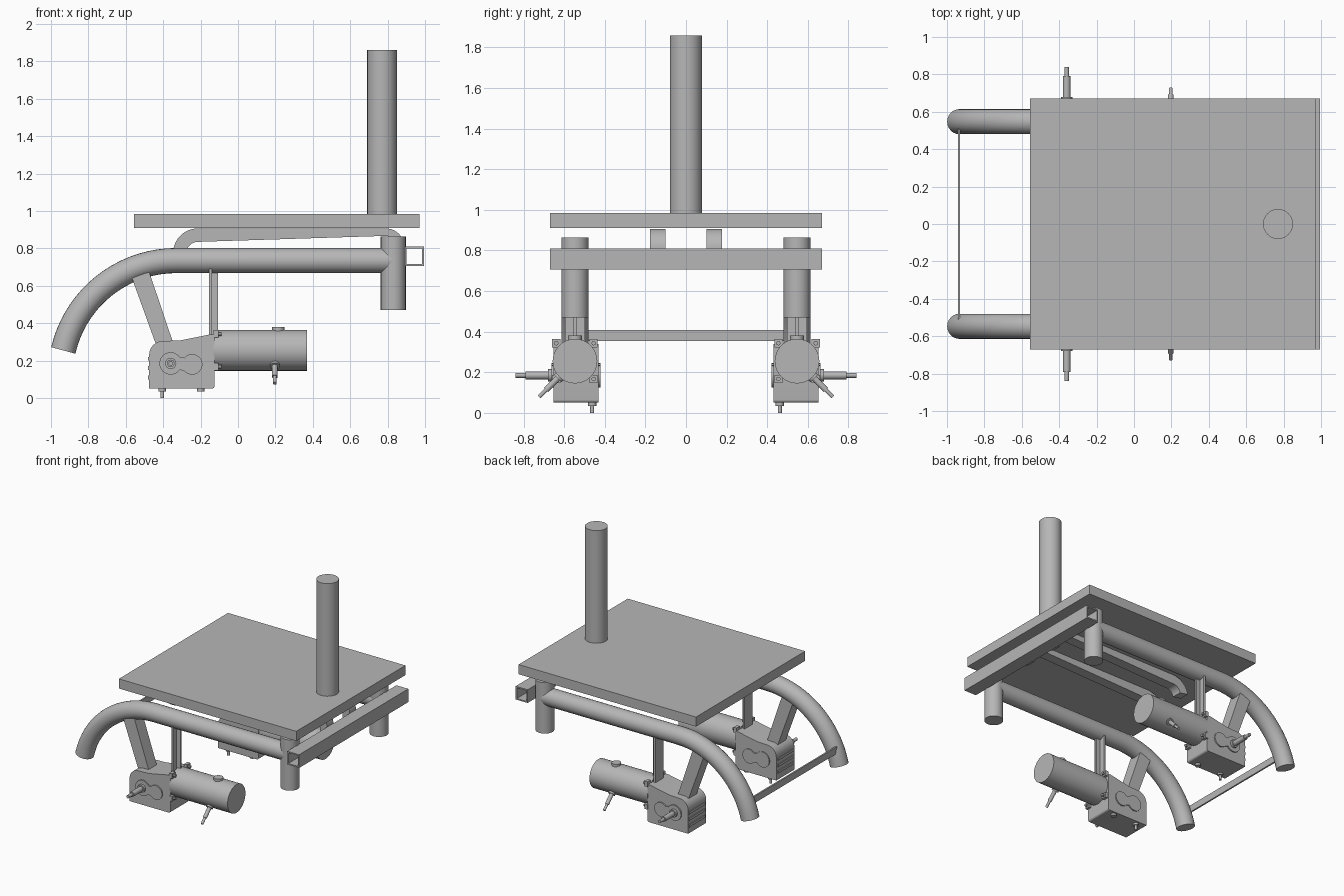
import bpy, bmesh, math
from mathutils import Vector

if "Cube" in bpy.data.objects:
    bpy.data.objects.remove(bpy.data.objects["Cube"])

grey = bpy.data.materials.new("steel_grey")
grey.diffuse_color = (0.47, 0.47, 0.47, 1)
grey.use_nodes = True
grey.node_tree.nodes["Principled BSDF"].inputs["Base Color"].default_value = grey.diffuse_color


def finish(name, bm, smooth=True):
    bmesh.ops.recalc_face_normals(bm, faces=bm.faces[:])
    me = bpy.data.meshes.new(name)
    bm.to_mesh(me)
    bm.free()
    me.materials.append(grey)
    ob = bpy.data.objects.new(name, me)
    bpy.context.collection.objects.link(ob)
    if smooth:
        bpy.ops.object.select_all(action='DESELECT')
        ob.select_set(True)
        bpy.context.view_layer.objects.active = ob
        bpy.ops.object.shade_smooth_by_angle(angle=math.radians(35))
    return ob


def box(name, lo, hi):
    bm = bmesh.new()
    bmesh.ops.create_cube(bm, size=1)
    for v in bm.verts:
        v.co = Vector([(a + b) / 2 + c * (b - a) for a, b, c in zip(lo, hi, v.co)])
    return finish(name, bm, False)


def rod(name, p0, p1, r, sides=24):
    p0, p1 = Vector(p0), Vector(p1)
    bm = bmesh.new()
    bmesh.ops.create_cone(bm, cap_ends=True, segments=sides, radius1=r, radius2=r,
                          depth=(p1 - p0).length)
    q = Vector((0, 0, 1)).rotation_difference((p1 - p0).normalized())
    for v in bm.verts:
        v.co = q @ v.co + (p0 + p1) / 2
    return finish(name, bm)


def prism(name, pts, y0, y1):
    """Extrude an x-z outline from y0 to y1."""
    bm = bmesh.new()
    f = bm.faces.new([bm.verts.new((x, y0, z)) for x, z in pts])
    ext = bmesh.ops.extrude_face_region(bm, geom=[f])['geom']
    for v in ext:
        if isinstance(v, bmesh.types.BMVert):
            v.co.y = y1
    return finish(name, bm)


def pipe(name, path, r, sides=24):
    """Sweep a circle along a path lying in an x-z plane."""
    bm = bmesh.new()
    path = [Vector(p) for p in path]
    rings = []
    for i, p in enumerate(path):
        t = (path[min(i + 1, len(path) - 1)] - path[max(i - 1, 0)]).normalized()
        n = Vector((-t.z, 0, t.x))
        rings.append([bm.verts.new(p + r * (math.cos(a) * n + math.sin(a) * Vector((0, 1, 0))))
                      for a in (2 * math.pi * k / sides for k in range(sides))])
    for a, b in zip(rings, rings[1:]):
        for k in range(sides):
            j = (k + 1) % sides
            bm.faces.new((a[k], a[j], b[j], b[k]))
    bm.faces.new(rings[0])
    bm.faces.new(rings[-1])
    return finish(name, bm)


def arc(cx, cz, r, a0, a1, n=10):
    return [(cx + r * math.cos(math.radians(a0 + (a1 - a0) * i / n)),
             cz + r * math.sin(math.radians(a0 + (a1 - a0) * i / n))) for i in range(n + 1)]


# Deck and mast
box("deck", (-0.555, -0.67, 0.91), (0.97, 0.67, 0.985))
rod("mast", (0.77, 0, 0.95), (0.77, 0, 1.86), 0.08)

# Hollow square cross tube
bm = bmesh.new()
loops = []
for y in (-0.67, 0.67):
    for h in (0.0515, 0.0415):
        loops.append([bm.verts.new((0.9435 + sx * h, y, 0.7585 + sz * h))
                      for sx, sz in ((-1, -1), (1, -1), (1, 1), (-1, 1))])
for a, b in ((0, 1), (1, 3), (3, 2), (2, 0)):
    for k in range(4):
        j = (k + 1) % 4
        bm.faces.new((loops[a][k], loops[a][j], loops[b][j], loops[b][k]))
finish("cross_tube", bm, False)

# Thin bar between the lower rail ends
box("lower_cross_bar", (-0.941, -0.51, 0.355), (-0.929, 0.51, 0.408))

# Bent deck supports
support = (arc(-0.215, 0.775, 0.132, 170, 90) + arc(0.79, 0.807, 0.1, 90, 0)
           + [(0.89, 0.75), (0.83, 0.75)] + arc(0.79, 0.827, 0.04, 0, 90)
           + arc(-0.215, 0.775, 0.06, 90, 170))

# Case outline of the gearbox and its figure-eight cover
case = ([(-0.475, 0.05)] + arc(-0.4, 0.23, 0.075, 180, 90)
        + [(-0.31, 0.308), (-0.15, 0.34), (-0.125, 0.34)] + arc(-0.14, 0.065, 0.015, 0, -90, 4))
cover = arc(-0.36, 0.185, 0.06, 35, 325, 20) + arc(-0.245, 0.18, 0.055, -140, 140, 18)

for s, side in ((-1, "front"), (1, "back")):
    yc = s * 0.547

    def at(x, out, z):
        return (x, s * out, z)

    # Frame
    prism(side + "_deck_support", support, s * 0.10, s * 0.178)
    rail = [(0.83, 0.735)] + arc(-0.33, 0.115, 0.62, 90, 167, 18)
    pipe(side + "_rail", [(x, yc, z) for x, z in rail], 0.067)
    rod(side + "_post", (0.83, yc, 0.47), (0.83, yc, 0.865), 0.067)
    prism(side + "_slanted_strut", [(-0.57, 0.65), (-0.48, 0.69), (-0.345, 0.29), (-0.44, 0.29)],
          yc - 0.05, yc + 0.05)
    box(side + "_strut_web", (-0.155, yc - 0.05, 0.32), (-0.14, yc + 0.05, 0.69))
    box(side + "_strut_flange", (-0.155, yc - 0.008, 0.32), (-0.107, yc + 0.008, 0.69))

    # Gearbox
    prism(side + "_gearbox", case, s * 0.43, s * 0.652)
    prism(side + "_gearbox_cover", cover, s * 0.65, s * 0.662)
    prism(side + "_gearbox_inner_cover", cover, s * 0.422, s * 0.432)
    for z in (0.10, 0.15, 0.20):
        box(side + "_gearbox_rib", (-0.481, yc - 0.1, z), (-0.47, yc + 0.1, z + 0.02))
    rod(side + "_shaft_collar", at(-0.36, 0.65, 0.185), at(-0.36, 0.68, 0.185), 0.03)
    rod(side + "_shaft", at(-0.36, 0.65, 0.185), at(-0.36, 0.79, 0.185), 0.02)
    rod(side + "_shaft_tip", at(-0.36, 0.78, 0.185), at(-0.36, 0.84, 0.185), 0.012)
    for x in (-0.405, -0.2):
        rod(side + "_drain_boss", at(x, 0.462, 0.035), at(x, 0.462, 0.06), 0.02, 12)
    rod(side + "_drain_pin", at(-0.405, 0.462, 0), at(-0.405, 0.462, 0.05), 0.01, 12)

    # Motor with bolted flange
    rod(side + "_motor", (-0.13, yc, 0.255), (0.37, yc, 0.255), 0.11, 32)
    for dy in (-1, 1):
        for dz in (-1, 1):
            y, z = yc + dy * 0.092, 0.255 + dz * 0.088
            box(side + "_motor_lug", (-0.13, y - 0.02, z - 0.02), (-0.105, y + 0.02, z + 0.02))
            rod(side + "_motor_bolt", (-0.12, y, z), (-0.088, y, z), 0.011, 8)
    rod(side + "_terminal_boss", (0.215, yc, 0.35), (0.215, yc, 0.38), 0.034)

    # Angled stud on the motor
    for part, r0, r1, rad in (("ring", 0.09, 0.12, 0.026), ("stud", 0.1, 0.2, 0.015),
                              ("stud_tip", 0.19, 0.25, 0.01)):
        k = math.sqrt(0.5)
        rod(side + "_motor_" + part, (0.197, yc + s * r0 * k, 0.255 - r0 * k),
            (0.197, yc + s * r1 * k, 0.255 - r1 * k), rad, 16)
